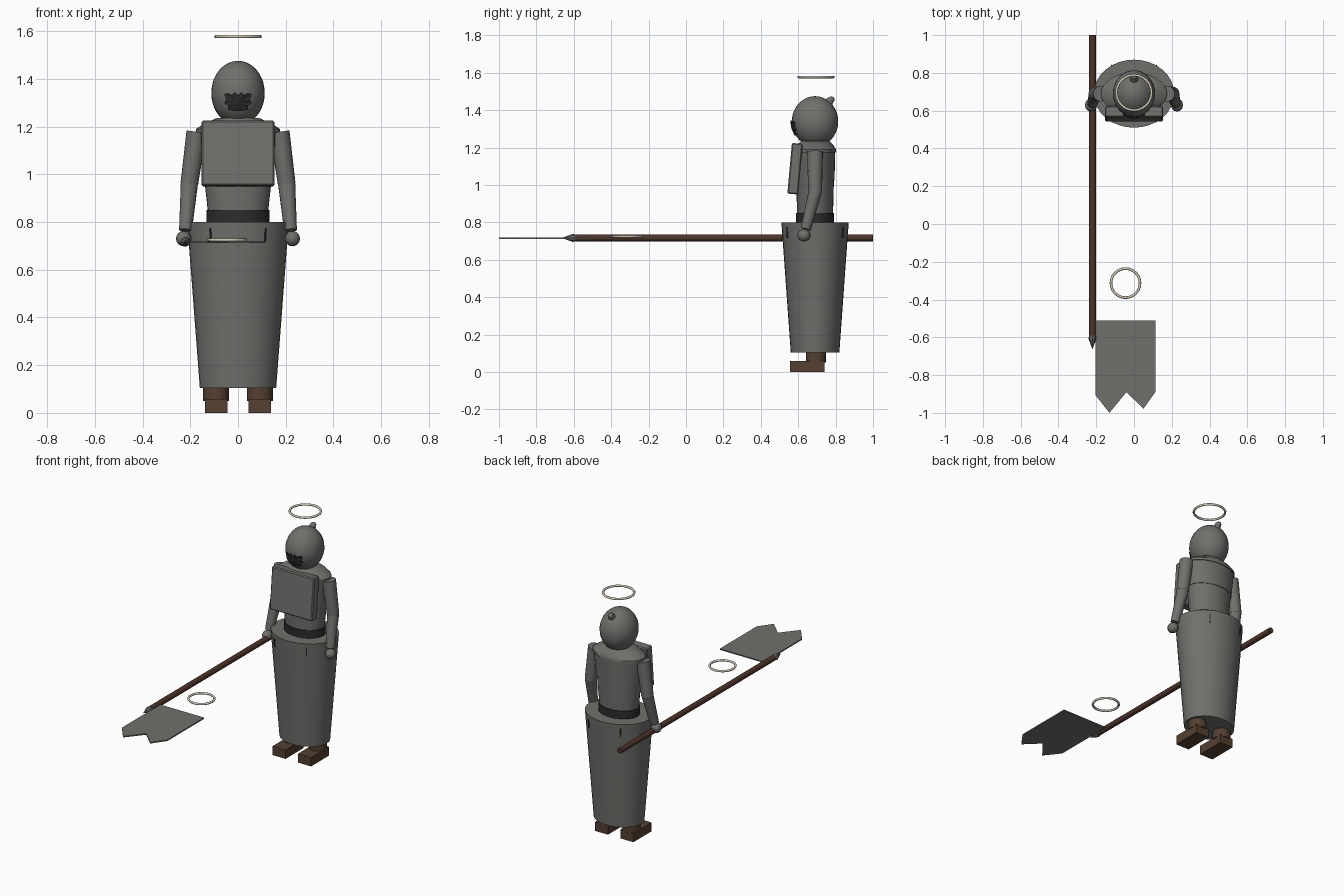
import bpy, bmesh, math
from mathutils import Vector, Matrix

if "Cube" in bpy.data.objects:
    bpy.data.objects.remove(bpy.data.objects["Cube"], do_unlink=True)

BODY_Y = 0.69


def material(name, r, g, b):
    m = bpy.data.materials.new(name)
    m.use_nodes = True
    m.diffuse_color = (r, g, b, 1)
    bsdf = next(n for n in m.node_tree.nodes if n.type == 'BSDF_PRINCIPLED')
    bsdf.inputs["Base Color"].default_value = (r, g, b, 1)
    return m


grey = material("stone grey", 0.16, 0.16, 0.15)
dark = material("charcoal", 0.025, 0.025, 0.025)
brown = material("leather brown", 0.09, 0.05, 0.03)
wood = material("dark wood", 0.075, 0.034, 0.023)
metal = material("iron grey", 0.13, 0.13, 0.14)
cream = material("pale cream", 0.65, 0.6, 0.48)


def finish(name, bm, mat, smooth=True):
    bmesh.ops.recalc_face_normals(bm, faces=bm.faces)
    mesh = bpy.data.meshes.new(name)
    bm.to_mesh(mesh)
    bm.free()
    mesh.materials.append(mat)
    ob = bpy.data.objects.new(name, mesh)
    bpy.context.collection.objects.link(ob)
    if smooth:
        bpy.ops.object.select_all(action='DESELECT')
        ob.select_set(True)
        bpy.context.view_layer.objects.active = ob
        bpy.ops.object.shade_smooth_by_angle(angle=math.radians(35))
    return ob


def loft(name, rings, mat, y=BODY_Y, segs=32):
    """Stack of elliptical rings (z, rx, ry) with flat caps."""
    bm = bmesh.new()
    loops = []
    for z, rx, ry in rings:
        angles = [2 * math.pi * i / segs for i in range(segs)]
        loops.append([bm.verts.new((rx * math.cos(a), y + ry * math.sin(a), z)) for a in angles])
    for low, high in zip(loops, loops[1:]):
        for i in range(segs):
            j = (i + 1) % segs
            bm.faces.new((low[i], low[j], high[j], high[i]))
    bm.faces.new(loops[0])
    bm.faces.new(loops[-1])
    return finish(name, bm, mat)


def rod(name, start, end, r1, r2, mat, segs=16):
    start, end = Vector(start), Vector(end)
    axis = end - start
    turn = axis.to_track_quat('Z', 'Y').to_matrix().to_4x4()
    bm = bmesh.new()
    bmesh.ops.create_cone(bm, cap_ends=True, segments=segs, radius1=r1, radius2=r2,
                          depth=axis.length, matrix=Matrix.Translation((start + end) / 2) @ turn)
    return finish(name, bm, mat)


def ball(name, centre, radii, mat, u=24, v=16):
    bm = bmesh.new()
    bmesh.ops.create_uvsphere(bm, u_segments=u, v_segments=v, radius=1,
                              matrix=Matrix.Translation(centre) @ Matrix.Diagonal((*radii, 1)))
    return finish(name, bm, mat)


def box(name, centre, size, mat, tilt=0, spin=0, bevel=0):
    bm = bmesh.new()
    turn = Matrix.Rotation(spin, 4, 'Z') @ Matrix.Rotation(tilt, 4, 'X')
    bmesh.ops.create_cube(bm, size=1, matrix=Matrix.Translation(centre) @ turn
                          @ Matrix.Diagonal((*size, 1)))
    if bevel:
        bmesh.ops.bevel(bm, geom=bm.edges[:], offset=bevel, segments=1, affect='EDGES')
    return finish(name, bm, mat, smooth=False)


def ring(name, centre, radius, thickness):
    bpy.ops.mesh.primitive_torus_add(location=centre, major_radius=radius, minor_radius=thickness,
                                     major_segments=24, minor_segments=8)
    ob = bpy.context.object
    ob.name = name
    ob.data.materials.append(cream)
    bpy.ops.object.shade_smooth_by_angle(angle=math.radians(50))


# Robe, belt, torso and shoulders
loft("skirt", [(0.105, 0.16, 0.13), (0.8, 0.213, 0.18)], grey)
loft("belt", [(0.79, 0.133, 0.102), (0.85, 0.133, 0.102)], dark)
loft("lower_torso", [(0.84, 0.126, 0.096), (1.03, 0.147, 0.101)], grey)
loft("upper_torso", [(1.025, 0.15, 0.104), (1.18, 0.168, 0.108)], grey)
loft("shoulders", [(1.175, 0.175, 0.112), (1.19, 0.175, 0.112), (1.21, 0.145, 0.1),
                   (1.235, 0.09, 0.075)], grey)
box("chest_plate", (0, 0.583, 1.087), (0.306, 0.058, 0.272), grey, tilt=-0.09, bevel=0.006)

# Head with a small topknot
HEAD = Vector((0, BODY_Y, 1.34))
HEAD_R = Vector((0.112, 0.124, 0.135))
ball("head", HEAD, HEAD_R, grey, 32, 20)
rod("topknot", (0, 0.755, 1.43), (0, 0.778, 1.462), 0.026, 0.017, grey)
ball("topknot_tip", (0, 0.777, 1.457), (0.018, 0.018, 0.016), grey, 12, 8)


# Jagged beard wrapped over the front of the head
def on_head(x, z, scale):
    u, w = x / HEAD_R.x, (z - HEAD.z) / HEAD_R.z
    depth = math.sqrt(max(0, scale * scale - u * u - w * w))
    return (x, HEAD.y - HEAD_R.y * depth, z)


half = [(0, 1.33), (0.014, 1.345), (0.026, 1.332), (0.042, 1.34), (0.058, 1.335),
        (0.05, 1.312), (0.058, 1.298), (0.043, 1.288), (0.042, 1.27), (0.02, 1.266)]
outline = half + [(-x, z) for x, z in reversed(half[1:])]
bm = bmesh.new()
centre = bm.verts.new(on_head(0, 1.3, 1.06))
front = [bm.verts.new(on_head(x, z, 1.06)) for x, z in outline]
back = [bm.verts.new(on_head(x, z, 0.95)) for x, z in outline]
for i in range(len(outline)):
    j = (i + 1) % len(outline)
    bm.faces.new((centre, front[i], front[j]))
    bm.faces.new((front[i], back[i], back[j], front[j]))
finish("beard", bm, dark, smooth=False)

# Arms, hands, legs and feet on both sides
for side, s in (("left", 1), ("right", -1)):
    shoulder, elbow = (s * 0.174, 0.69, 1.178), (s * 0.204, 0.69, 0.96)
    wrist, hand = (s * 0.22, 0.64, 0.765), (s * 0.228, 0.63, 0.73)
    rod(side + "_upper_arm", shoulder, elbow, 0.042, 0.037, grey)
    ball(side + "_elbow", elbow, (0.036, 0.036, 0.036), grey, 16, 10)
    rod(side + "_forearm", elbow, wrist, 0.036, 0.027, grey)
    ball(side + "_hand", hand, (0.032, 0.035, 0.032), grey, 12, 8)
    rod(side + "_boot_shaft", (s * 0.092, 0.695, 0.05), (s * 0.092, 0.695, 0.16),
        0.054, 0.054, brown)
    box(side + "_foot", (s * 0.092, 0.648, 0.029), (0.094, 0.186, 0.058), brown)
    # Short slits near the top of the robe
    for place, t in (("front", -1), ("back", 1)):
        box(f"{side}_{place}_slit", (s * 0.115, BODY_Y + t * 0.148, 0.745),
            (0.006, 0.008, 0.055), dark, tilt=-t * 0.07, spin=-s * t * 0.7)

# Halo and spear
ring("halo", (0, 0.695, 1.577), 0.093, 0.007)
SX, SZ = -0.22, 0.717
rod("spear_shaft", (SX, 1, SZ), (SX, -0.59, SZ), 0.018, 0.018, wood, 12)
rod("spear_socket", (SX, -0.58, SZ), (SX, -0.607, SZ), 0.016, 0.021, metal, 8)
rod("spear_point", (SX, -0.607, SZ), (SX, -0.662, SZ), 0.021, 0.001, metal, 8)

# Swallow-tailed banner with a ring beside it
bm = bmesh.new()
shape = [(-0.205, -0.51), (0.113, -0.51), (0.113, -0.89), (0.05, -0.978),
         (-0.04, -0.89), (-0.13, -1), (-0.205, -0.905)]
face = bm.faces.new([bm.verts.new((x, y, 0.711)) for x, y in shape])
rim = bmesh.ops.extrude_face_region(bm, geom=[face])["geom"]
bmesh.ops.translate(bm, verts=[v for v in rim if isinstance(v, bmesh.types.BMVert)],
                    vec=(0, 0, 0.008))
finish("banner", bm, grey, smooth=False)
ring("banner_ring", (-0.045, -0.313, 0.725), 0.077, 0.007)
